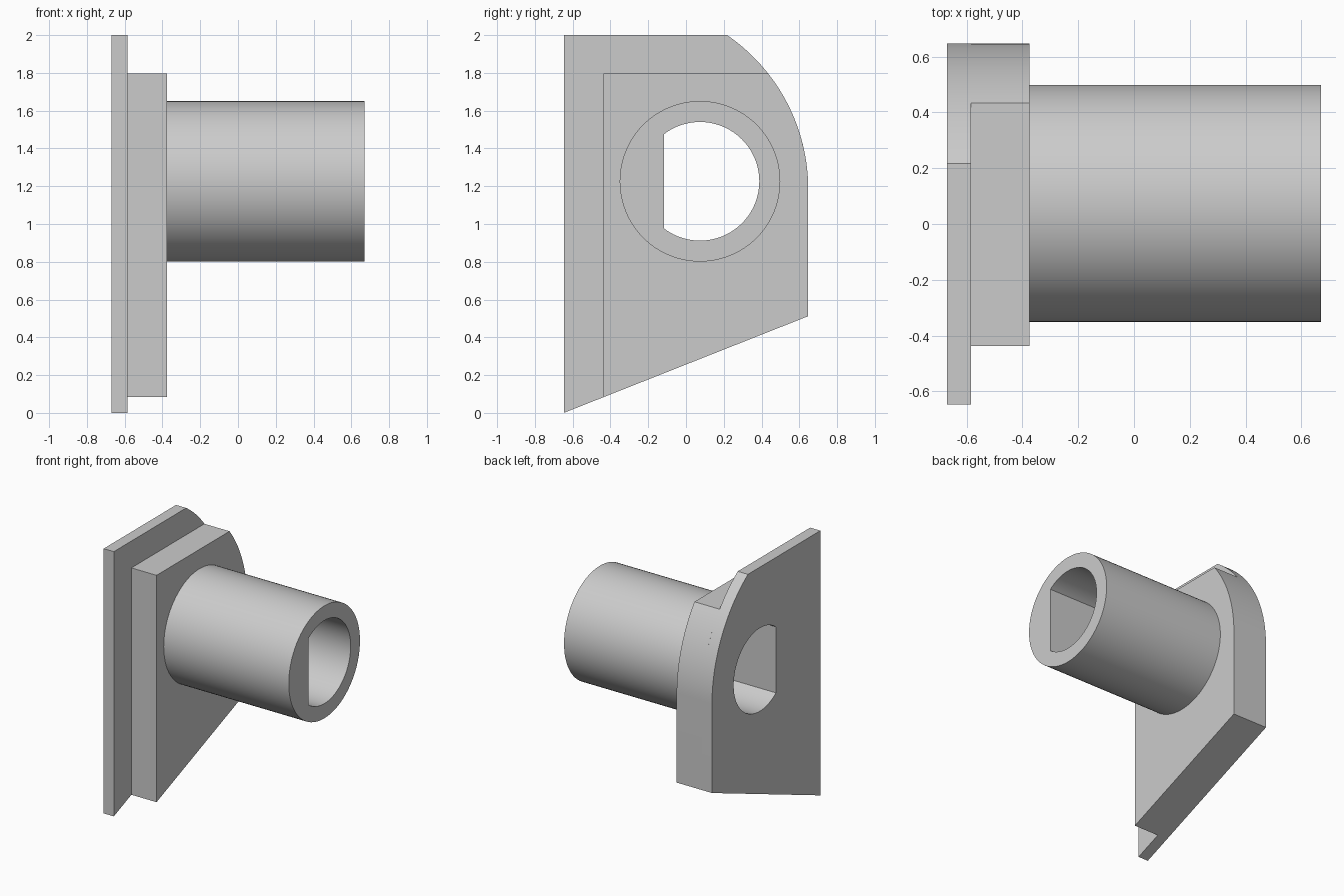
import bpy, bmesh, math

cube = bpy.data.objects.get("Cube")
if cube:
    bpy.data.objects.remove(cube, do_unlink=True)

grey = bpy.data.materials.new("light_grey")
grey.use_nodes = True
COLOUR = (0.6, 0.6, 0.6, 1)
grey.diffuse_color = COLOUR
grey.node_tree.nodes["Principled BSDF"].inputs["Base Color"].default_value = COLOUR

BACK, RIGHT_FACE, STEP, TUBE_END = -0.67, -0.585, -0.375, 0.67
AXIS_Y, AXIS_Z = 0.074, 1.226
EDGE_Y, ARC_R, ARC_Z = 0.647, 0.988, 1.185


def arc(cy, cz, r, start, end, steps):
    """Points on a circular arc in the y-z plane."""
    angles = [start + (end - start) * i / steps for i in range(steps + 1)]
    return [(cy + r * math.cos(a), cz + r * math.sin(a)) for a in angles]


def prism(name, profile, x0, x1):
    """Extrude a y-z profile along x."""
    bm = bmesh.new()
    face = bm.faces.new([bm.verts.new((x0, y, z)) for y, z in profile])
    side = bmesh.ops.extrude_face_region(bm, geom=[face])["geom"]
    verts = [g for g in side if isinstance(g, bmesh.types.BMVert)]
    bmesh.ops.translate(bm, verts=verts, vec=(x1 - x0, 0, 0))
    bmesh.ops.recalc_face_normals(bm, faces=bm.faces)
    mesh = bpy.data.meshes.new(name)
    bm.to_mesh(mesh)
    bm.free()
    mesh.materials.append(grey)
    obj = bpy.data.objects.new(name, mesh)
    bpy.context.collection.objects.link(obj)
    return obj


def plate_profile(front_y, top_z):
    """Plate with a sloped foot and a rounded upper back corner."""
    slope = lambda y: 0.512 * (y + EDGE_Y) / (2 * EDGE_Y)
    end = math.asin((top_z - ARC_Z) / ARC_R)
    curve = arc(EDGE_Y - ARC_R, ARC_Z, ARC_R, 0, end, 24)
    return [(front_y, slope(front_y)), (EDGE_Y, slope(EDGE_Y))] + curve + [(front_y, top_z)]


# Stepped flange and tube
parts = [
    prism("flange_plate", plate_profile(-EDGE_Y, 2.0), BACK, RIGHT_FACE),
    prism("raised_block", plate_profile(-0.437, 1.797), RIGHT_FACE, STEP),
    prism("tube", arc(AXIS_Y, AXIS_Z, 0.425, 0, math.tau, 96)[:-1], STEP, TUBE_END),
]

# D-shaped bore through every part
flat = math.acos((-0.117 - AXIS_Y) / 0.314)
bore = prism("bore_cutter", arc(AXIS_Y, AXIS_Z, 0.314, -flat, flat, 72), -1, 1)
bore.hide_render = True

for part in parts:
    mod = part.modifiers.new("bore", "BOOLEAN")
    mod.operation, mod.solver, mod.object = "DIFFERENCE", "EXACT", bore
    bpy.ops.object.select_all(action="DESELECT")
    part.select_set(True)
    bpy.context.view_layer.objects.active = part
    bpy.ops.object.modifier_apply(modifier=mod.name)
    bpy.ops.object.shade_smooth_by_angle(angle=math.radians(30))

bpy.data.objects.remove(bore, do_unlink=True)
